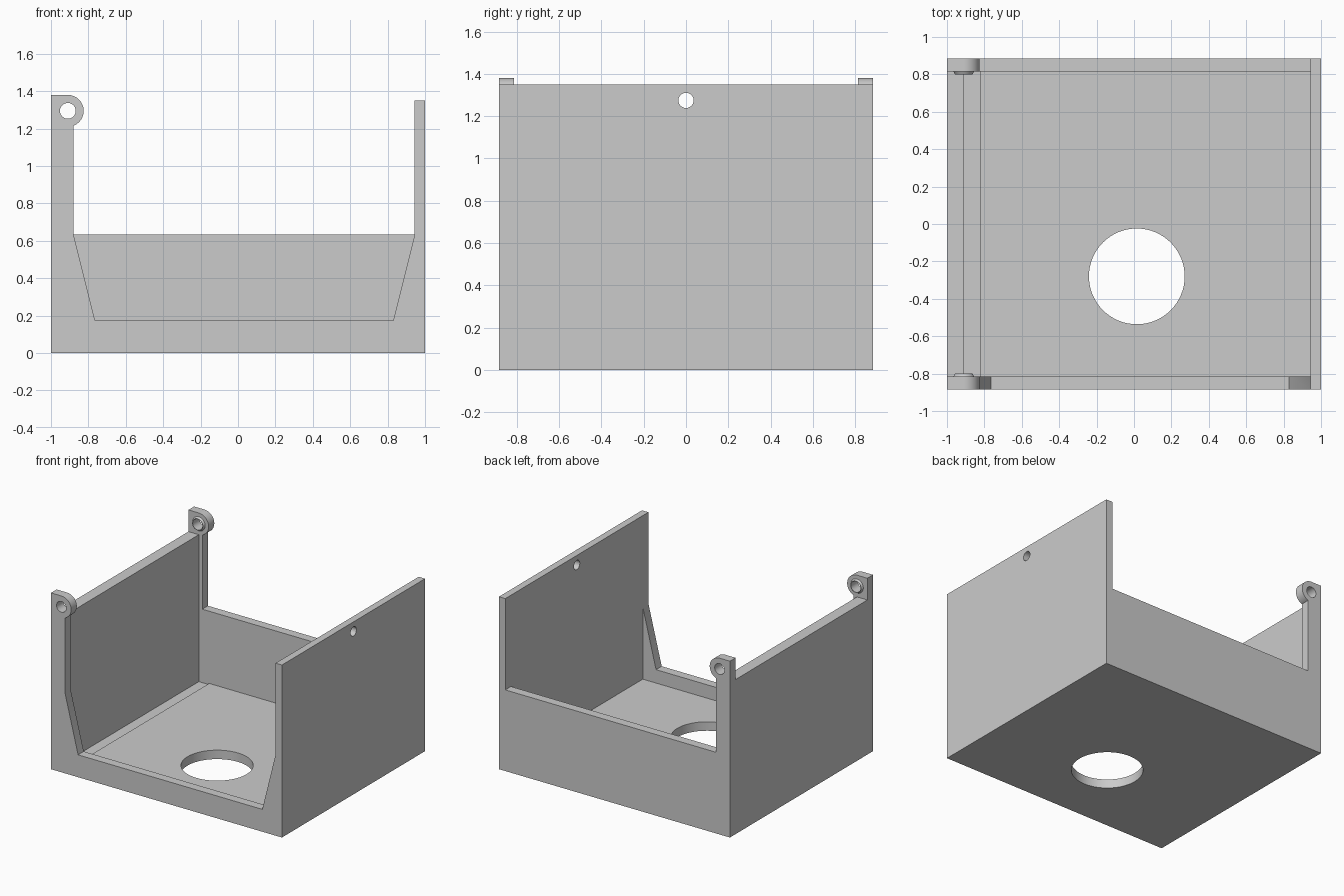
import bpy, bmesh, math
from mathutils import Matrix, Vector

if "Cube" in bpy.data.objects:
    bpy.data.objects.remove(bpy.data.objects["Cube"])

grey = bpy.data.materials.new("light grey")
grey.diffuse_color = (0.6, 0.6, 0.6, 1)
grey.use_nodes = True
grey.node_tree.nodes["Principled BSDF"].inputs["Base Color"].default_value = grey.diffuse_color

Y = 0.885            # half depth
YI = 0.815           # inner face of the end walls
LUG_X, LUG_Z, LUG_R, PIN_R = -0.91, 1.295, 0.085, 0.042


def finish(name, bm):
    bmesh.ops.recalc_face_normals(bm, faces=bm.faces)
    me = bpy.data.meshes.new(name)
    bm.to_mesh(me)
    bm.free()
    ob = bpy.data.objects.new(name, me)
    bpy.context.collection.objects.link(ob)
    me.materials.append(grey)
    return ob


def prism(name, profile, y0, y1):
    """Extrude an (x, z) outline from y0 to y1."""
    bm = bmesh.new()
    face = bm.faces.new([bm.verts.new((x, y0, z)) for x, z in profile])
    ext = bmesh.ops.extrude_face_region(bm, geom=[face])
    verts = [g for g in ext["geom"] if isinstance(g, bmesh.types.BMVert)]
    bmesh.ops.translate(bm, verts=verts, vec=(0, y1 - y0, 0))
    return finish(name, bm)


def cylinder(name, centre, radius, depth, axis):
    bm = bmesh.new()
    turn = Vector((0, 0, 1)).rotation_difference(Vector(axis)).to_matrix().to_4x4()
    bmesh.ops.create_cone(bm, cap_ends=True, segments=64, radius1=radius,
                          radius2=radius, depth=depth,
                          matrix=Matrix.Translation(centre) @ turn)
    return finish(name, bm)


def cut(body, cutter):
    cutter.hide_render = True
    mod = body.modifiers.new("cut", "BOOLEAN")
    mod.operation, mod.solver, mod.object = "DIFFERENCE", "EXACT", cutter
    bpy.context.view_layer.objects.active = body
    bpy.ops.object.modifier_apply(modifier=mod.name)
    bpy.data.objects.remove(cutter)


def smooth(ob):
    bpy.ops.object.select_all(action="DESELECT")
    ob.select_set(True)
    bpy.context.view_layer.objects.active = ob
    bpy.ops.object.shade_smooth_by_angle(angle=math.radians(30))


# outer silhouette: base, tall right wall, left post with rounded hinge lug
start = -math.acos(0.03 / LUG_R)
arc = [start + (math.pi / 2 - start) * i / 24 for i in range(25)]
outline = [(-1, 0), (1, 0), (1, 1.35), (0.945, 1.35), (0.945, 0.635), (-0.88, 0.635)]
outline += [(LUG_X + LUG_R * math.cos(a), LUG_Z + LUG_R * math.sin(a)) for a in arc]
outline += [(-1, LUG_Z + LUG_R)]
tray = prism("tray_body", outline, -Y, Y)

# hollow interior, which also lowers the left wall between the lugs
cut(tray, prism("interior_cutter",
                [(-0.91, 0.06), (-0.82, 0.06), (-0.82, 0.07), (0.945, 0.07), (0.945, 2),
                 (-1.1, 2), (-1.1, 1.21), (-0.91, 1.21)], -YI, YI))
# tapered opening in the front wall
cut(tray, prism("front_cutter",
                [(-0.765, 0.175), (0.83, 0.175), (0.945, 0.635), (0.945, 0.7),
                 (-0.88, 0.7), (-0.88, 0.635)], -1, -0.78))
# round holes: floor, right wall, hinge pins
cut(tray, cylinder("floor_cutter", (0.015, -0.28, 0), 0.256, 0.4, (0, 0, 1)))
cut(tray, cylinder("latch_cutter", (0.97, 0, 1.275), 0.036, 0.3, (1, 0, 0)))
cut(tray, cylinder("pin_cutter", (LUG_X, 0, LUG_Z), PIN_R, 3, (0, 1, 0)))
smooth(tray)

# small tapered collars on the inner faces of the lugs
for label, side in (("front", -1), ("back", 1)):
    bm = bmesh.new()
    rings = []
    for r, y in ((0.055, YI), (0.046, YI - 0.016), (PIN_R, YI - 0.016), (PIN_R, YI)):
        rings.append([bm.verts.new((LUG_X + r * math.cos(k * math.tau / 64), side * y,
                                    LUG_Z + r * math.sin(k * math.tau / 64)))
                      for k in range(64)])
    for a, b in zip(rings, rings[1:] + rings[:1]):
        for k in range(64):
            n = (k + 1) % 64
            bm.faces.new((a[k], a[n], b[n], b[k]))
    smooth(finish(label + "_hinge_collar", bm))
